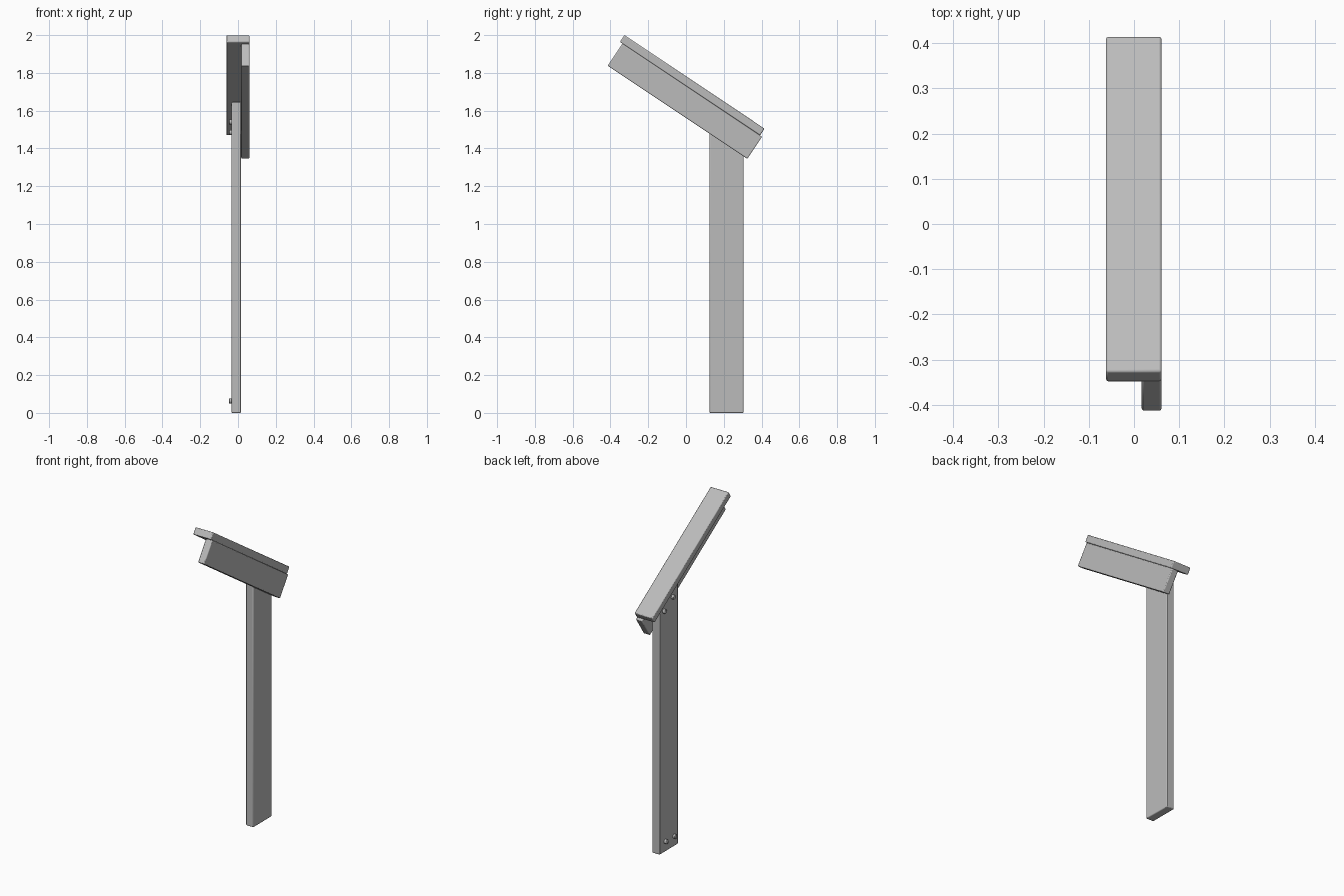
import bpy, bmesh, math
from mathutils import Matrix

cube = bpy.data.objects.get("Cube")
if cube:
    bpy.data.objects.remove(cube, do_unlink=True)

grey = bpy.data.materials.new("plain_grey")
grey.use_nodes = True
grey.diffuse_color = (0.5, 0.5, 0.5, 1)
grey.node_tree.nodes["Principled BSDF"].inputs["Base Color"].default_value = (0.5, 0.5, 0.5, 1)

SLOPE = math.atan2(0.555, 0.832)
ORIGIN_Y, ORIGIN_Z = -0.415, 1.838


def on_slope(u, v):
    """Point u along the sloping arm and v above its lower edge, as (y, z)."""
    c, s = math.cos(SLOPE), math.sin(SLOPE)
    return ORIGIN_Y + u * c + v * s, ORIGIN_Z - u * s + v * c


def finish(name, bm, bevel):
    bmesh.ops.recalc_face_normals(bm, faces=bm.faces)
    mesh = bpy.data.meshes.new(name)
    bm.to_mesh(mesh)
    bm.free()
    mesh.materials.append(grey)
    obj = bpy.data.objects.new(name, mesh)
    bpy.context.collection.objects.link(obj)
    mod = obj.modifiers.new("rounded_edges", 'BEVEL')
    mod.width = bevel
    mod.segments = 2
    mod.limit_method = 'ANGLE'
    return obj


def plank(name, outline, x0, x1):
    """Side outline in (y, z), extruded from x0 to x1."""
    bm = bmesh.new()
    face = bm.faces.new([bm.verts.new((x0, y, z)) for y, z in outline])
    ext = bmesh.ops.extrude_face_region(bm, geom=[face])
    verts = [g for g in ext["geom"] if isinstance(g, bmesh.types.BMVert)]
    bmesh.ops.translate(bm, verts=verts, vec=(x1 - x0, 0, 0))
    return finish(name, bm, 0.005)


def sloped_plank(name, u0, u1, v0, v1, x0, x1):
    corners = [(u0, v0), (u1, v0), (u1, v1), (u0, v1)]
    return plank(name, [on_slope(u, v) for u, v in corners], x0, x1)


# Sloping arm: flat cap board and the upright board beneath its left edge
CAP_BASE = 0.141
sloped_plank("arm_cap_board", -0.016, 0.876, CAP_BASE, 0.184, -0.062, 0.061)
sloped_plank("arm_side_board", 0, 0.889, 0, CAP_BASE, 0.017, 0.061)


# Post, its top cut to meet the underside of the cap
def cap_underside(y):
    y0, z0 = on_slope(0, CAP_BASE)
    return z0 - (y - y0) * math.tan(SLOPE)


FRONT, BACK = 0.125, 0.305
plank("post", [(FRONT, 0), (BACK, 0), (BACK, cap_underside(BACK)),
               (FRONT, cap_underside(FRONT))], -0.034, 0.017)

# Bolt heads on the right face of the post
bolts = {"lower_front_bolt": (0.165, 0.063), "lower_back_bolt": (0.25, 0.063),
         "upper_front_bolt": (0.18, 1.54), "upper_back_bolt": (0.265, 1.485)}
for name, (y, z) in bolts.items():
    bm = bmesh.new()
    place = Matrix.Translation((-0.037, y, z)) @ Matrix.Rotation(math.pi / 2, 4, 'Y')
    bmesh.ops.create_cone(bm, cap_ends=True, segments=16, radius1=0.013,
                          radius2=0.013, depth=0.022, matrix=place)
    finish(name, bm, 0.003)

# Smooth shading with crisp edges
bpy.ops.object.select_all(action='DESELECT')
for obj in bpy.context.collection.objects:
    if obj.type == 'MESH':
        obj.select_set(True)
        bpy.context.view_layer.objects.active = obj
bpy.ops.object.shade_smooth_by_angle(angle=math.radians(30))
